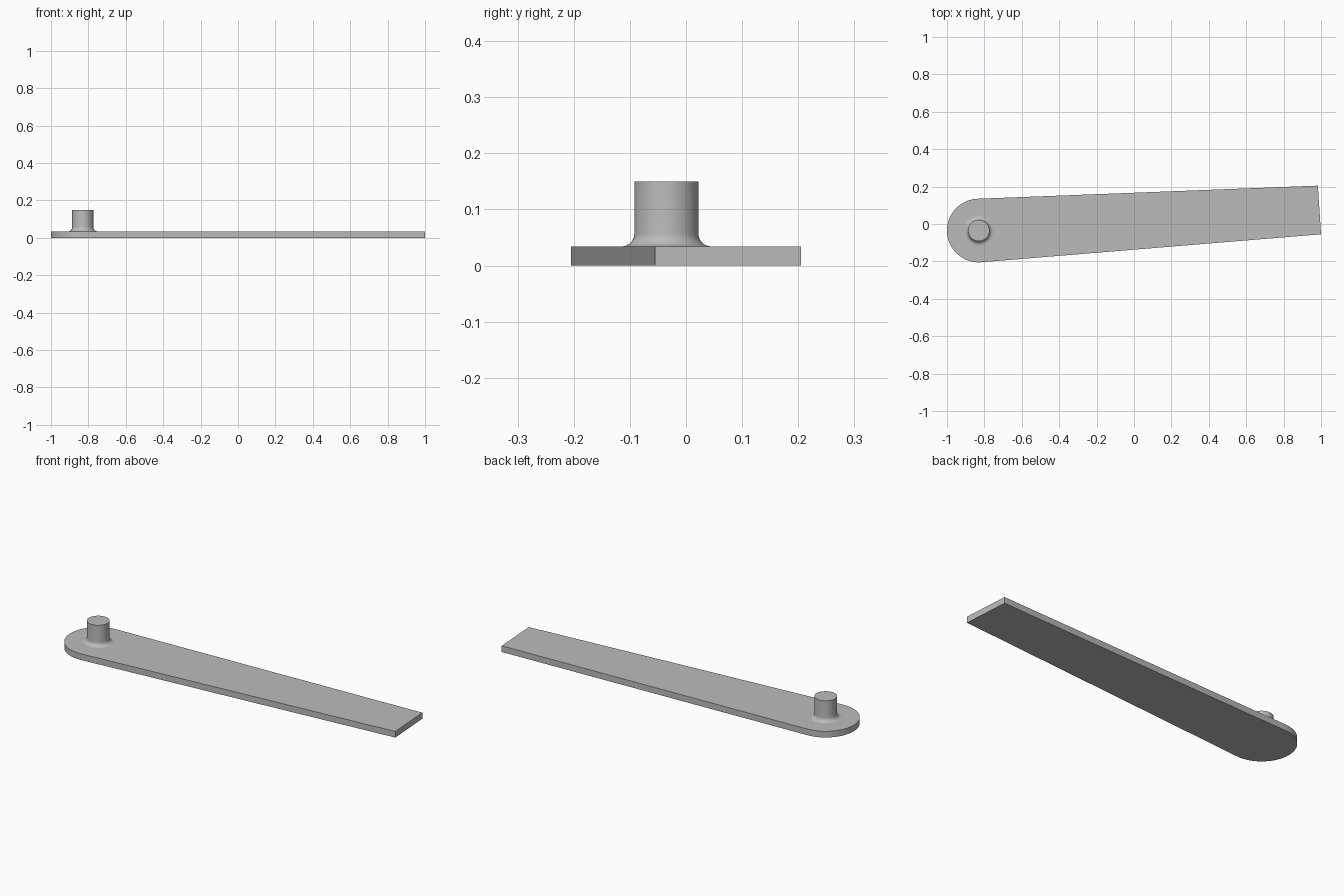
import bpy, bmesh, math
from mathutils import Matrix

cube = bpy.data.objects.get("Cube")
if cube:
    bpy.data.objects.remove(cube, do_unlink=True)

PIVOT = (-0.83, -0.035)
END_RADIUS = 0.17
THICK = 0.034
PEG_RADIUS = 0.057
PEG_TOP = 0.15
FILLET = 0.023

grey = bpy.data.materials.new("plain grey")
grey.use_nodes = True
colour = (0.5, 0.5, 0.5, 1)
grey.diffuse_color = colour
grey.node_tree.nodes["Principled BSDF"].inputs["Base Color"].default_value = colour


def finish(bm, name):
    bmesh.ops.recalc_face_normals(bm, faces=bm.faces[:])
    mesh = bpy.data.meshes.new(name)
    bm.to_mesh(mesh)
    bm.free()
    mesh.materials.append(grey)
    obj = bpy.data.objects.new(name, mesh)
    bpy.context.collection.objects.link(obj)
    bpy.ops.object.select_all(action='DESELECT')
    obj.select_set(True)
    bpy.context.view_layer.objects.active = obj
    bpy.ops.object.shade_smooth_by_angle(angle=math.radians(30))
    return obj


# Flat tapered arm: rounded end tangent to both long edges, square far end
outline = [(1.0, -0.055), (0.983, 0.205)]
start, stop, steps = math.radians(92.2), math.radians(274.7), 48
for i in range(steps + 1):
    a = start + (stop - start) * i / steps
    outline.append((PIVOT[0] + END_RADIUS * math.cos(a),
                    PIVOT[1] + END_RADIUS * math.sin(a)))
bm = bmesh.new()
face = bm.faces.new([bm.verts.new((x, y, 0)) for x, y in outline])
top = bmesh.ops.extrude_face_region(bm, geom=[face])["geom"]
bmesh.ops.translate(bm, vec=(0, 0, THICK),
                    verts=[v for v in top if isinstance(v, bmesh.types.BMVert)])
finish(bm, "arm_plate")

# Pivot peg: turned profile with a fillet flaring onto the plate
profile = [(0, PEG_TOP), (PEG_RADIUS, PEG_TOP)]
for i in range(9):
    a = math.pi / 2 * i / 8
    profile.append((PEG_RADIUS + FILLET * (1 - math.cos(a)),
                    THICK + FILLET * (1 - math.sin(a))))
bm = bmesh.new()
verts = [bm.verts.new((r, 0, z)) for r, z in profile]
edges = [bm.edges.new(pair) for pair in zip(verts, verts[1:])]
bmesh.ops.spin(bm, geom=verts + edges, cent=(0, 0, 0), axis=(0, 0, 1),
               angle=math.tau, steps=64, use_merge=True)
bmesh.ops.remove_doubles(bm, verts=bm.verts[:], dist=0.00001)
bmesh.ops.transform(bm, matrix=Matrix.Translation((*PIVOT, 0)), verts=bm.verts[:])
finish(bm, "pivot_peg")
